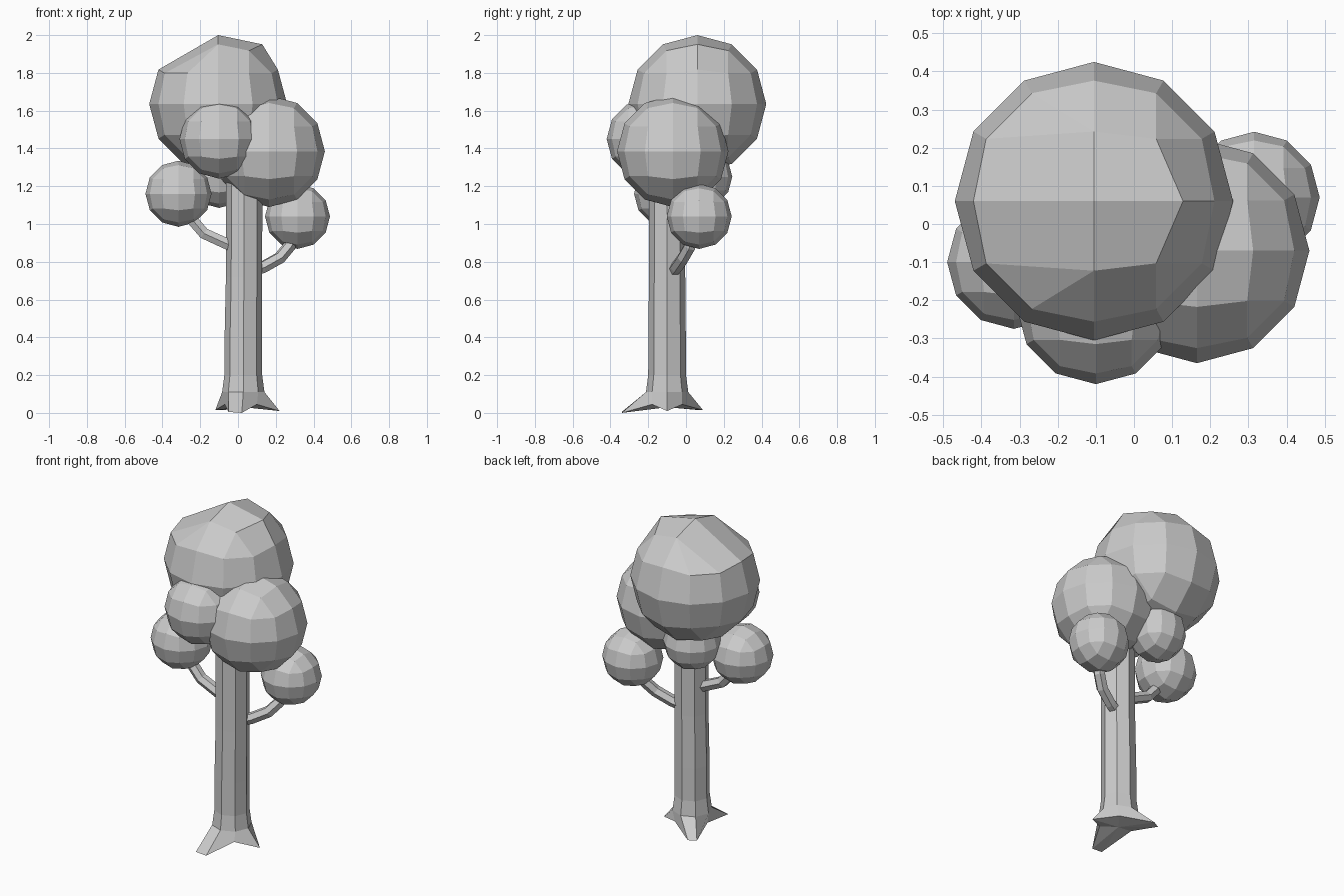
import bpy, bmesh, itertools
from math import sin, cos, radians
from mathutils import Vector

if "Cube" in bpy.data.objects:
    bpy.data.objects.remove(bpy.data.objects["Cube"])


def finish(name, bm):
    bmesh.ops.recalc_face_normals(bm, faces=bm.faces)
    me = bpy.data.meshes.new(name)
    bm.to_mesh(me)
    bm.free()
    ob = bpy.data.objects.new(name, me)
    bpy.context.collection.objects.link(ob)
    return ob


# Low-poly ball with a square grid on each side and 12-sided outlines
def ball_points():
    pts = set()
    for base in ((1, 0, 0), (.866, .5, 0), (.775, .447, .447)):
        for p in itertools.permutations(base):
            for s in itertools.product((1, -1), repeat=3):
                pts.add(tuple(round(a * b, 3) + 0.0 for a, b in zip(p, s)))
    return sorted(pts)


def foliage(name, centre, r, slanted=False):
    pts = ball_points()
    if slanted:  # upper left flattened, upper right pushed out
        pts = [p for p in pts if not (p[0] < -.4 and p[2] > .7)]
        pts.append((.64, 0, .866))
    bm = bmesh.new()
    for p in pts:
        bm.verts.new(Vector(centre) + r * Vector(p))
    bmesh.ops.convex_hull(bm, input=bm.verts[:])
    bmesh.ops.join_triangles(bm, faces=bm.faces[:], cmp_seam=False, cmp_sharp=False,
                             angle_face_threshold=radians(20),
                             angle_shape_threshold=radians(50))
    finish(name, bm)


foliage("crown_top", (-.105, .06, 1.635), .365, True)
foliage("crown_right", (.165, -.07, 1.385), .295)
foliage("crown_front", (-.1, -.21, 1.45), .21)
foliage("crown_back", (-.1, .08, 1.25), .165)
foliage("leaf_ball_left", (-.315, -.1, 1.16), .175)
foliage("leaf_ball_right", (.315, .07, 1.04), .172)

# Trunk: eight-sided rings, the lowest pulled out into three roots
roots = [(.22, -.1, .01), (.09, -.02, .045), (-.075, .09, .015), (-.12, .065, .015),
         (-.07, -.11, .045), (-.05, -.34, .005), (.02, -.34, 0), (.10, -.18, .045)]
rings = [roots]
for z, cx, r in ((.11, .028, .112), (.2, .028, .1), (.4, .028, .099), (.72, .032, .096), (1.35, .033, .096)):
    rings.append([(cx + r * cos(radians(45 * i)), -.1 + r * sin(radians(45 * i)), z)
                  for i in range(8)])
bm = bmesh.new()
vs = [[bm.verts.new(p) for p in ring] for ring in rings]
for a, b in zip(vs, vs[1:]):
    for i in range(8):
        j = (i + 1) % 8
        bm.faces.new((a[i], a[j], b[j], b[i]))
bm.faces.new(vs[-1])
hub = bm.verts.new((.03, -.1, .03))
for i in range(8):
    bm.faces.new((vs[0][i], hub, vs[0][(i + 1) % 8]))
finish("trunk", bm)


# Branches: bent six-sided pipes
def branch(name, pts, r):
    cu = bpy.data.curves.new(name, 'CURVE')
    cu.dimensions = '3D'
    cu.bevel_depth = r
    cu.bevel_resolution = 1
    cu.use_fill_caps = True
    sp = cu.splines.new('POLY')
    sp.points.add(len(pts) - 1)
    for q, p in zip(sp.points, pts):
        q.co = (*p, 1)
    ob = bpy.data.objects.new(name, cu)
    bpy.context.collection.objects.link(ob)
    bpy.ops.object.select_all(action='DESELECT')
    ob.select_set(True)
    bpy.context.view_layer.objects.active = ob
    bpy.ops.object.convert(target='MESH')
    bpy.ops.object.shade_flat()


branch("branch_left", [(0, -.1, .87), (-.07, -.1, .90), (-.18, -.1, .95), (-.24, -.1, 1.02), (-.28, -.1, 1.1)], .034)
branch("branch_right", [(.07, -.07, .75), (.13, -.05, .77), (.22, -.015, .82), (.27, .02, .88), (.30, .05, .98)], .034)
